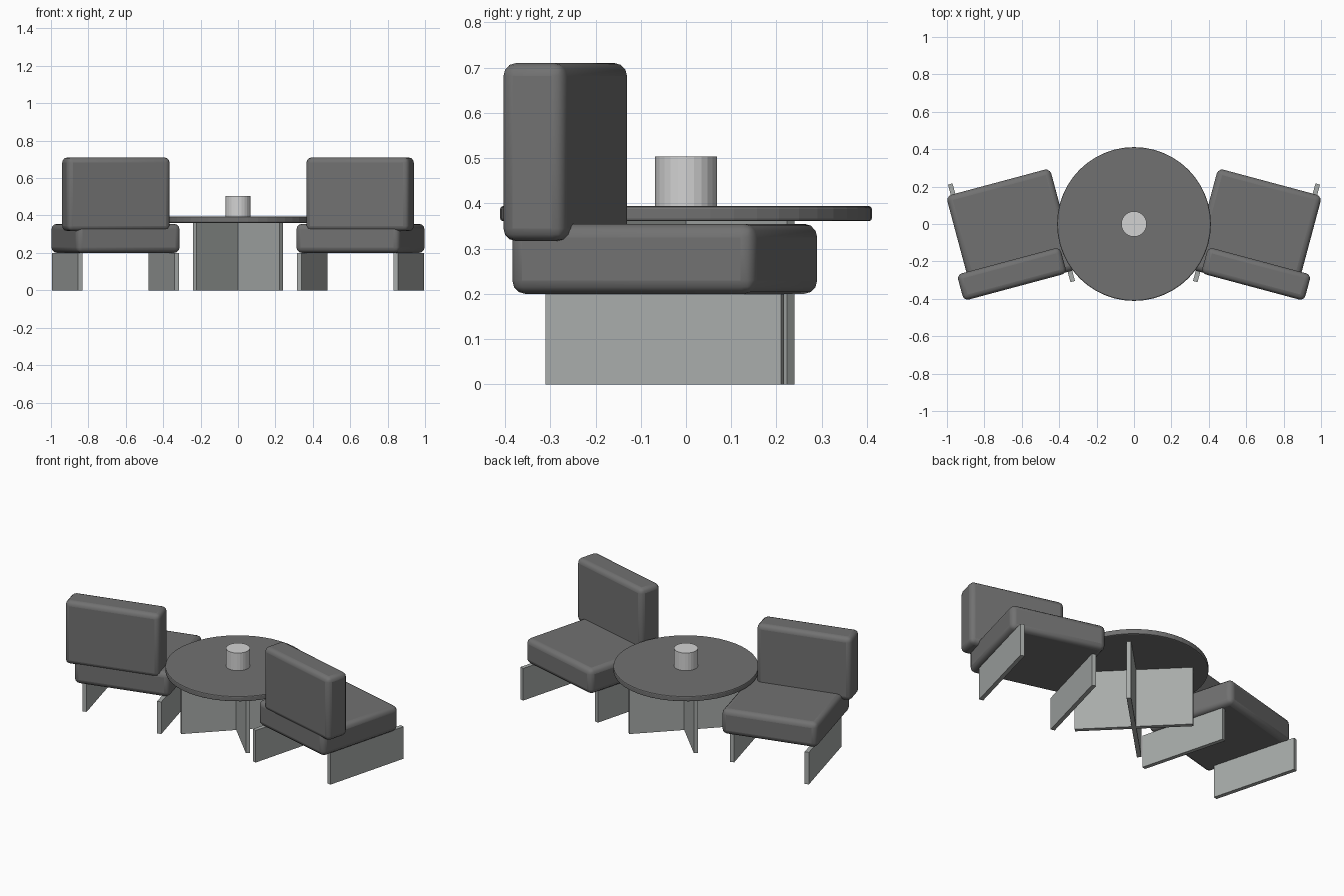
import bpy, math

if "Cube" in bpy.data.objects:
    bpy.data.objects.remove(bpy.data.objects["Cube"])


def material(name, rgb):
    m = bpy.data.materials.new(name)
    m.diffuse_color = (*rgb, 1)
    m.use_nodes = True
    m.node_tree.nodes["Principled BSDF"].inputs["Base Color"].default_value = m.diffuse_color
    return m


CUSHION = material("dark grey", (0.165, 0.165, 0.165))
PANEL = material("mid grey", (0.39, 0.41, 0.40))
CUP = material("light grey", (0.65, 0.65, 0.65))


def add_bevel(ob, width, segments):
    mod = ob.modifiers.new("bevel", 'BEVEL')
    mod.width = width
    mod.segments = segments
    mod.limit_method = 'ANGLE'
    mod.angle_limit = math.radians(40)


def box(name, size, loc, angle, mat, bevel=0, segments=3):
    bpy.ops.mesh.primitive_cube_add(size=1, location=loc)
    ob = bpy.context.object
    ob.name = name
    ob.scale = size
    bpy.ops.object.transform_apply(location=False, rotation=False, scale=True)
    ob.rotation_euler.z = angle
    ob.data.materials.append(mat)
    if bevel:
        add_bevel(ob, bevel, segments)
        bpy.ops.object.shade_smooth_by_angle(angle=math.radians(35))
    return ob


def disc(name, radius, z0, z1, sides, mat, bevel=0):
    bpy.ops.mesh.primitive_cylinder_add(vertices=sides, radius=radius, depth=z1 - z0,
                                        location=(0, 0, (z0 + z1) / 2))
    ob = bpy.context.object
    ob.name = name
    ob.data.materials.append(mat)
    if bevel:
        add_bevel(ob, bevel, 2)
    return ob


# Two chairs, mirrored about x = 0 and turned slightly towards each other
for side, s in (("left", -1), ("right", 1)):
    a = -s * math.radians(15)
    cx, cy = s * 0.655, -0.047
    box(side + "_seat", (0.575, 0.56, 0.155), (cx, cy, 0.2775), a, CUSHION, 0.03)
    box(side + "_backrest", (0.57, 0.145, 0.393), (s * 0.653, -0.267, 0.5135), a, CUSHION, 0.028)
    for label, off in (("inner", -0.2575), ("outer", 0.2575)):
        box(f"{side}_{label}_leg_panel", (0.025, 0.54, 0.2),
            (cx + s * off, cy, 0.1), a, PANEL)

# Table: round top on a crossed-panel base
disc("table_top", 0.411, 0.361, 0.394, 48, CUSHION, 0.006)
for i, a in enumerate((45, -45)):
    box(f"table_base_panel_{i + 1}", (0.655, 0.025, 0.362), (0, 0, 0.181), math.radians(a), PANEL)

# Cup standing on the table
disc("cup", 0.068, 0.393, 0.504, 24, CUP)
